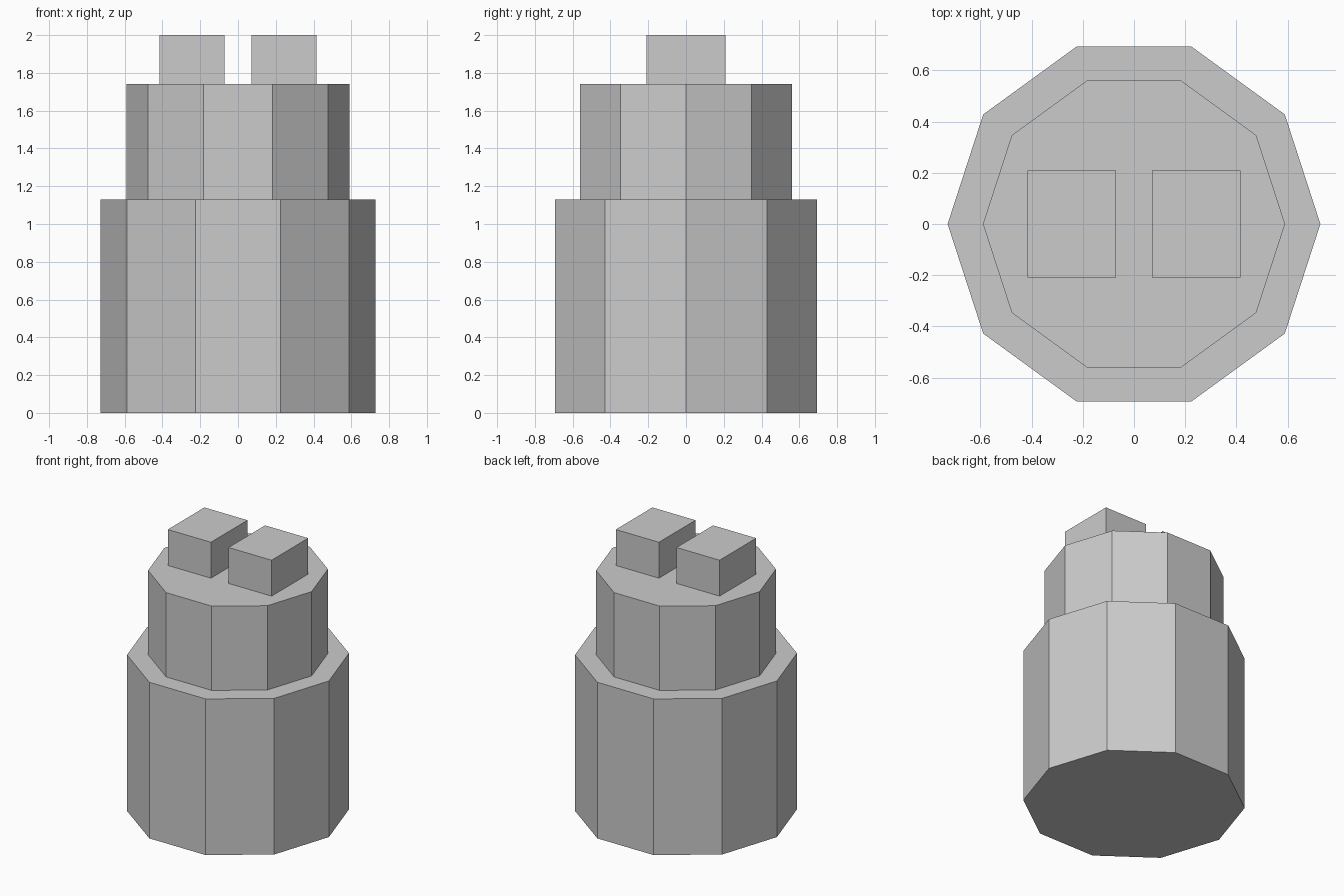
import bpy
import math

cube = bpy.data.objects.get("Cube")
if cube:
    bpy.data.objects.remove(cube, do_unlink=True)

grey = bpy.data.materials.new("light grey")
grey.use_nodes = True
colour = (0.6, 0.6, 0.6, 1)
grey.diffuse_color = colour
grey.node_tree.nodes["Principled BSDF"].inputs["Base Color"].default_value = colour


def finish(name):
    obj = bpy.context.object
    obj.name = name
    obj.data.name = name
    obj.data.materials.append(grey)
    return obj


def drum(name, radius, bottom, top):
    """Ten-sided upright drum with corners on the x axis."""
    bpy.ops.mesh.primitive_cylinder_add(
        vertices=10, radius=radius, depth=top - bottom,
        location=(0, 0, (bottom + top) / 2), rotation=(0, 0, math.pi / 2))
    return finish(name)


def block(name, side):
    """Rectangular block standing on the upper drum."""
    bpy.ops.mesh.primitive_cube_add(size=1, location=(side * 0.243, 0, 1.87))
    obj = finish(name)
    obj.scale = (0.345, 0.418, 0.26)
    return obj


# Stepped body
drum("lower_body", 0.728, 0, 1.13)
drum("upper_body", 0.59, 1.13, 1.74)

# Pair of top blocks
for side, label in ((1, "left"), (-1, "right")):
    block(label + "_top_block", side)
